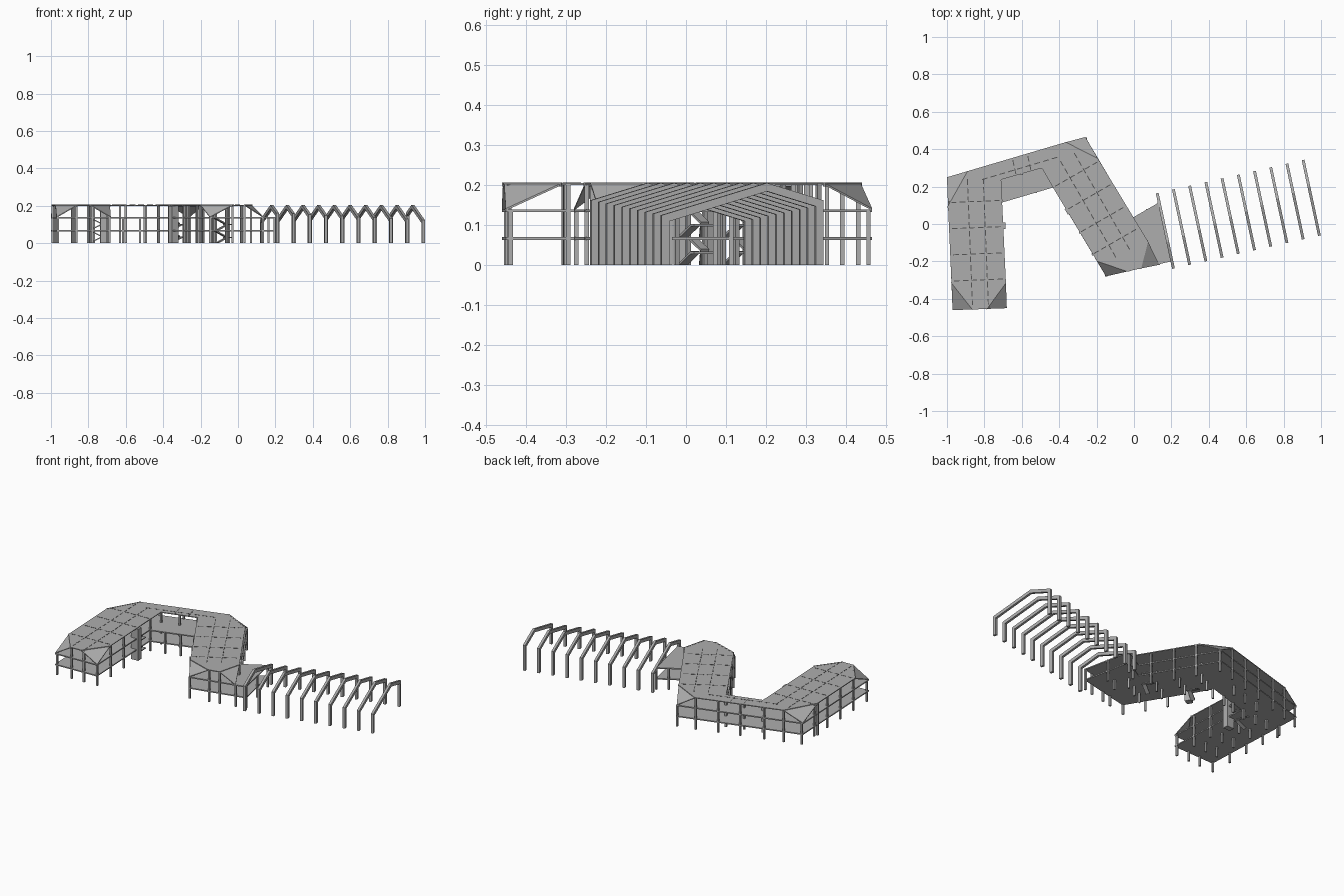
import bpy, bmesh, math
from mathutils import Vector, Matrix

cube = bpy.data.objects.get("Cube")
if cube:
    bpy.data.objects.remove(cube, do_unlink=True)


def material(name, value):
    m = bpy.data.materials.new(name)
    m.use_nodes = True
    colour = (value, value, value, 1)
    m.diffuse_color = colour
    m.node_tree.nodes["Principled BSDF"].inputs["Base Color"].default_value = colour
    return m


GREY = material("concrete_grey", 0.42)
DARK = material("seam_dark_grey", 0.09)
FLOORS = (0.068, 0.137)
EAVE, TOP = 0.137, 0.205


def finish(name, bm, mat=GREY):
    mesh = bpy.data.meshes.new(name)
    bmesh.ops.recalc_face_normals(bm, faces=bm.faces)
    bm.to_mesh(mesh)
    bm.free()
    mesh.materials.append(mat)
    ob = bpy.data.objects.new(name, mesh)
    bpy.context.collection.objects.link(ob)
    return ob


def add_plate(bm, points, thick):
    """Polygon given by its top points, extruded downwards."""
    top = [bm.verts.new(p) for p in points]
    low = [bm.verts.new((p[0], p[1], p[2] - thick)) for p in points]
    bm.faces.new(top)
    bm.faces.new(low[::-1])
    for i in range(len(top)):
        j = (i + 1) % len(top)
        bm.faces.new((top[i], low[i], low[j], top[j]))


def add_box(bm, centre, size, angle=0.0):
    m = Matrix.Translation(centre) @ Matrix.Rotation(angle, 4, 'Z') @ Matrix.Diagonal((*size, 1))
    bmesh.ops.create_cube(bm, size=1, matrix=m)


def add_bar(bm, a, b, width, depth):
    """Bar from a to b, width sideways and depth upright."""
    a, b = Vector(a), Vector(b)
    d = (b - a).normalized()
    side = Vector((-d.y, d.x, 0)).normalized()
    up = d.cross(side)
    rot = Matrix((d, side, up)).transposed().to_4x4()
    m = Matrix.Translation((a + b) / 2) @ rot @ Matrix.Diagonal(((b - a).length, width, depth, 1))
    bmesh.ops.create_cube(bm, size=1, matrix=m)


# Corners shared by floors and roof
NW, SW, SE = (-1, .25), (-.97, -.46), (-.68, -.45)
INNER_W, INNER_E = (-.705, .115), (-.433, .195)
MID_SW, MID_SE, NE = (-.15, -.28), (.135, -.218), (-.26, .465)
TERRACE = [(.198, -.2), (.133, .115), (-.005, .035)]

# Two floor slabs, with the terrace beside the middle wing
for level, z in zip(("first", "second"), FLOORS):
    bm = bmesh.new()
    outline = [NW, SW, SE, INNER_W, INNER_E, MID_SW, *TERRACE, NE]
    add_plate(bm, [(x, y, z + .002) for x, y in outline], .007)
    finish(level + "_floor_slab", bm)

# Flat roof whose outer corners fold down to the eave
folds = [((-.994, .09), NW, (-.885, .284)), ((-.976, -.31), SW, (-.86, -.457)),
         ((-.79, -.454), SE, (-.685, -.31)), ((-.2, -.195), MID_SW, (-.03, -.252)),
         ((.035, -.238), MID_SE, (.073, -.09)), ((-.19, .345), NE, (-.37, .436))]
bm = bmesh.new()
flat = [*folds[0][::-2], *folds[1][::2]]
flat = [folds[0][2], folds[0][0], folds[1][0], folds[1][2], folds[2][0], folds[2][2],
        INNER_W, (-.71, .237), (-.493, .299), INNER_E,
        folds[3][0], folds[3][2], folds[4][0], folds[4][2], folds[5][0], folds[5][2]]
add_plate(bm, [(x, y, TOP) for x, y in flat], .005)
finish("flat_roof", bm)
bm = bmesh.new()
for a, c, b in folds:
    add_plate(bm, [(*a, TOP), (*c, EAVE + .004), (*b, TOP)], .005)
finish("folded_roof_corners", bm)
bm = bmesh.new()
for a, c, b in folds:
    add_bar(bm, (*a, TOP - .004), (*b, TOP - .004), .007, .01)
finish("fold_beams", bm)

# Column grids of the wings
OFFSETS = (0, .105, .19, .288)


class Wing:
    def __init__(self, origin, angle, rows):
        self.o, self.angle, self.rows = Vector(origin), angle, rows
        self.u = Vector((math.cos(angle), math.sin(angle)))

    def at(self, u, v, flip):
        return self.o + self.u * u + Vector((-self.u.y, self.u.x)) * v * flip


west = Wing((-.968, -.455), math.radians(2.3), (0, .15, .29, .43, .57))
middle = Wing(INNER_E, math.radians(29.9), (0, .14, .28, .415))
columns = bmesh.new()
seams = bmesh.new()


def column(p, top, angle=0.0):
    add_box(columns, (p[0], p[1], top / 2), (.011, .011, top), angle)


def dashes(a, b):
    """Broken seam line just proud of the roof."""
    d = b - a
    n = max(1, round(d.length / .047))
    for i in range(n):
        p, q = a + d * ((i + .15) / n), a + d * ((i + .8) / n)
        add_bar(seams, (*p, TOP), (*q, TOP), .005, .002)


for wing, flip in ((west, 1), (middle, -1)):
    for v in wing.rows:
        for u in OFFSETS:
            corner = wing is west and v == 0 and u in (OFFSETS[0], OFFSETS[-1])
            p = wing.at(min(max(u, .006), .282), max(v, .006), flip)
            column(p, EAVE if corner else TOP - .003, wing.angle)
        if not (wing is west and v == 0):
            dashes(wing.at(.006, v, flip), wing.at(.282, v, flip))
    start, end = (.01, .7) if wing is west else (-.11, .5)
    for u in OFFSETS[1:3]:
        dashes(wing.at(u, start, flip), wing.at(u, end, flip))

# Remaining columns at the wing ends, link and terrace
for p in (NW, MID_SW, MID_SE, NE, *TERRACE[:2], (.07, .075), (.165, -.04)):
    column((p[0] * .99, p[1] * .98), EAVE)
for p in ((-.885, .278), (-.77, .312), (-.63, .352), (-.5, .39), (-.37, .43), (-.992, .09),
          (-.71, .24), (-.6, .268), (-.493, .3), (-.03, -.248), (.035, -.234), (.07, -.09)):
    column(p, TOP - .003)
for p in ((-.615, .146), (-.525, .172)):
    column(p, EAVE)
finish("columns", columns)
for a, b in (((-.82, .235), (-.4, .36)), ((-.63, .26), (-.65, .35)), ((-.55, .283), (-.57, .372))):
    dashes(Vector(a), Vector(b))
finish("roof_seams", seams, DARK)

# Lift shafts on the courtyard sides
bm = bmesh.new()
add_box(bm, (-.712, -.01, .1), (.05, .035, .2), west.angle)
add_box(bm, (-.345, .075, .1), (.04, .035, .2), middle.angle)
finish("lift_shafts", bm)

# Half-turn stairs between ground and the two floors
bm = bmesh.new()
for (x, y), angle in (((-.76, .06), 2.3), ((-.335, .13), 29.9), ((-.09, .02), 29.9)):
    rot = Matrix.Rotation(math.radians(angle), 2)
    for base in (0, FLOORS[0]):
        half = base + FLOORS[0] / 2
        for s, low, high in ((-1, base, half), (1, half, FLOORS[0] + base)):
            p, q = Vector((-.03, s * .014)), Vector((.03, s * .014))
            if s > 0:
                p, q = q, p
            p, q = rot @ p + Vector((x, y)), rot @ q + Vector((x, y))
            add_bar(bm, (*p, low + .003), (*q, high - .002), .024, .006)
        landing = rot @ Vector((.038, 0)) + Vector((x, y))
        add_box(bm, (*landing, half - .003), (.02, .054, .006), math.radians(angle))
finish("stairs", bm)

# Row of gabled portal frames with a ridge that drifts across the row
COUNT, SLOPE, BAR = 10, .3, .015
for i in range(COUNT):
    south = Vector((.211 + .0867 * i, -.238 + .0195 * i))
    north = Vector((.124 + .0867 * i, .165 + .0197 * i))
    span = north - south
    along = span.normalized()
    t = .35 + .3 * i / (COUNT - 1)
    s_eave = TOP - SLOPE * span.length * t
    n_eave = TOP - SLOPE * span.length * (1 - t)
    # Outer and inner profile of the frame in its own plane
    length, deep = span.length, .02
    outer = [(0, 0), (0, s_eave), (length * t, TOP), (length, n_eave), (length, 0)]
    inner = [(deep, 0), (deep, s_eave - deep * .75), (length * t, TOP - deep * 1.04),
             (length - deep, n_eave - deep * .75), (length - deep, 0)]
    bm = bmesh.new()
    side = Vector((-along.y, along.x, 0)) * BAR / 2
    rings = []
    for prof in (outer, inner):
        pts = [Vector((*(south + along * d), z)) for d, z in prof]
        rings.append([[bm.verts.new(p + side * s) for p in pts] for s in (-1, 1)])
    (oa, ob), (ia, ib) = rings
    for k in range(len(outer) - 1):
        for a, b in ((oa, ob), (ob, ib), (ib, ia), (ia, oa)):
            bm.faces.new((a[k], a[k + 1], b[k + 1], b[k]))
    for k in (0, -1):
        bm.faces.new((oa[k], ob[k], ib[k], ia[k]))
    finish(f"portal_frame_{i + 1}", bm)
